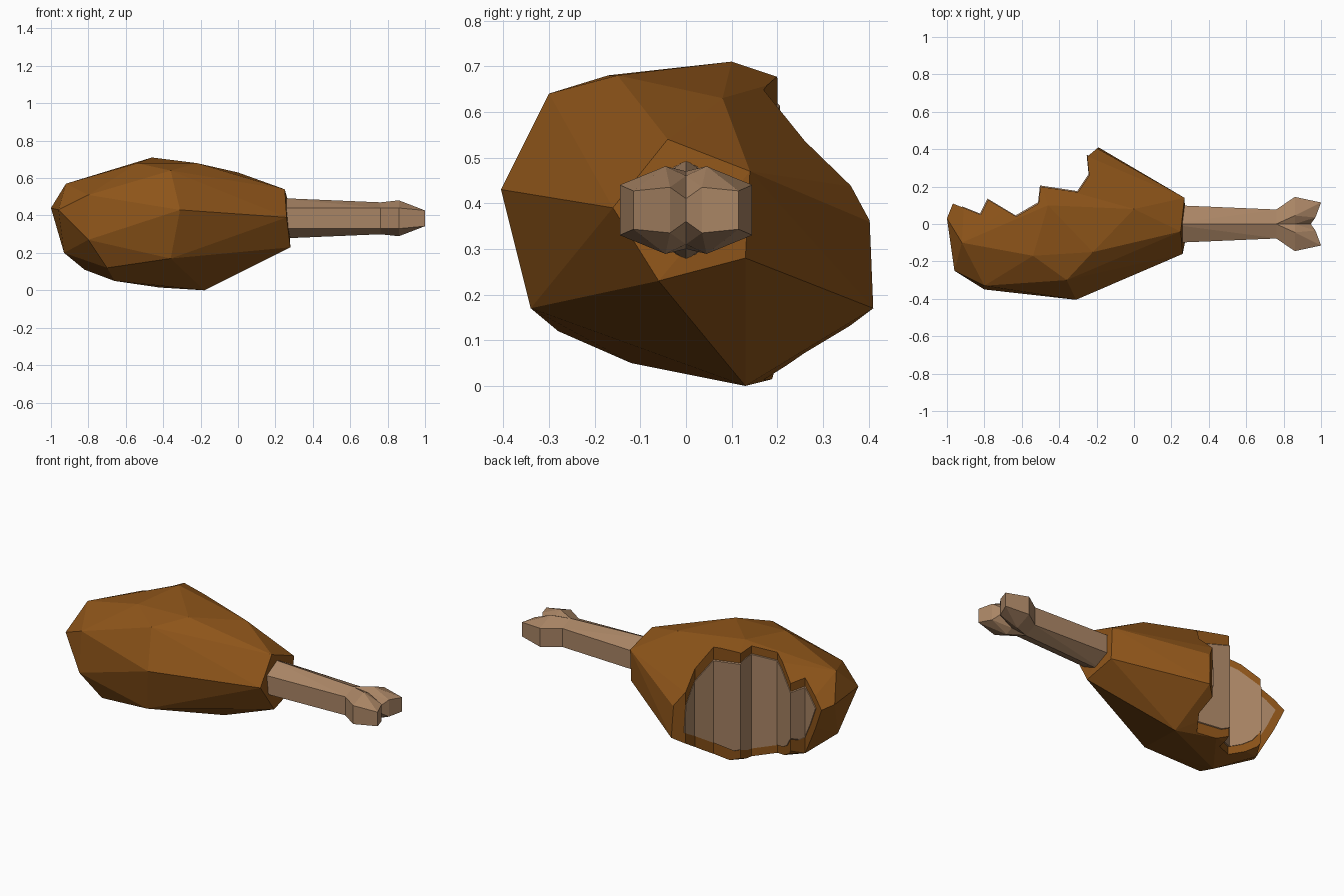
import bpy, bmesh

if "Cube" in bpy.data.objects:
    bpy.data.objects.remove(bpy.data.objects["Cube"])


def material(name, rgb):
    m = bpy.data.materials.new(name)
    m.diffuse_color = (*rgb, 1)
    m.use_nodes = True
    m.node_tree.nodes["Principled BSDF"].inputs["Base Color"].default_value = m.diffuse_color
    return m


CRUST = material("crust", (0.27, 0.09, 0.01))
PALE = material("pale", (0.40, 0.235, 0.13))


def to_object(bm, name, mat):
    bmesh.ops.recalc_face_normals(bm, faces=bm.faces)
    me = bpy.data.meshes.new(name)
    bm.to_mesh(me)
    bm.free()
    if mat:
        me.materials.append(mat)
    ob = bpy.data.objects.new(name, me)
    bpy.context.collection.objects.link(ob)
    return ob


def hull(name, pts, mat):
    bm = bmesh.new()
    for p in pts:
        bm.verts.new(p)
    r = bmesh.ops.convex_hull(bm, input=bm.verts)
    loose = [v for v in set(r["geom_interior"] + r["geom_unused"])
             if isinstance(v, bmesh.types.BMVert) and v.is_valid and not v.link_faces]
    bmesh.ops.delete(bm, geom=loose, context='VERTS')
    bmesh.ops.dissolve_limit(bm, angle_limit=0.03, verts=bm.verts, edges=bm.edges)
    return to_object(bm, name, mat)


def bite(ob, dx, dy):
    # vertical zigzag prism that removes the bitten side
    outline = [(-0.07, 0.51), (-0.25, 0.36), (-0.24, 0.26), (-0.30, 0.17),
               (-0.50, 0.20), (-0.51, 0.11), (-0.63, 0.04), (-0.78, 0.13),
               (-0.82, 0.05), (-0.97, 0.11), (-1.3, 0.24), (-1.3, 1), (-0.07, 1)]
    bm = bmesh.new()
    f = bm.faces.new([bm.verts.new((x + dx, y + dy, -0.3)) for x, y in outline])
    ext = bmesh.ops.extrude_face_region(bm, geom=[f], use_keep_orig=True)["geom"]
    bmesh.ops.translate(bm, vec=(0, 0, 1.5),
                        verts=[v for v in ext if isinstance(v, bmesh.types.BMVert)])
    cutter = to_object(bm, "bite_cutter", ob.data.materials[0])
    cutter.hide_render = True
    mod = ob.modifiers.new("bite", 'BOOLEAN')
    mod.operation, mod.solver, mod.object = 'DIFFERENCE', 'EXACT', cutter
    bpy.context.view_layer.objects.active = ob
    bpy.ops.object.modifier_apply(modifier=mod.name)
    bpy.data.objects.remove(cutter)


# faceted meat, from the fat end to the bone end
meat_pts = [
    (-1.0, 0.03, 0.44), (-0.96, -0.25, 0.43), (-0.92, -0.10, 0.57), (-0.93, -0.10, 0.20),
    (-0.80, -0.33, 0.51), (-0.80, -0.35, 0.27), (-0.70, -0.28, 0.12), (-0.66, -0.12, 0.05),
    (-0.82, 0.05, 0.11), (-0.90, 0.28, 0.40), (-0.54, -0.17, 0.68), (-0.46, 0.10, 0.71),
    (-0.50, 0.22, 0.67), (-0.50, 0.47, 0.42), (-0.50, 0.47, 0.17), (-0.42, 0.19, 0.015),
    (-0.36, -0.30, 0.64), (-0.31, -0.405, 0.43), (-0.36, -0.34, 0.17), (-0.22, -0.15, 0.68),
    (-0.19, 0.41, 0.17), (-0.19, 0.40, 0.36), (-0.18, 0.13, 0.0), (0, 0.08, 0.63),
    (0, 0.30, 0.315), (0, -0.10, 0.17), (0.15, 0.04, 0.185),
    (0.25, -0.04, 0.54), (0.27, 0.14, 0.47), (0.27, 0.13, 0.28), (0.28, -0.06, 0.23),
    (0.26, -0.16, 0.39)]
meat = hull("meat_crust", meat_pts, CRUST)
bite(meat, 0, 0)

# pale flesh showing inside the bite, leaving a crust rim
flesh = hull("bitten_flesh", [(-0.6 + (x + 0.6) * 0.86, y * 0.9, 0.365 + (z - 0.365) * 0.85)
                              for x, y, z in meat_pts], PALE)
bite(flesh, -0.003, 0.006)

# hexagonal bone shaft
ZC = 0.385
shaft = []
for x, w, side, top in ((0.18, 0.102, 0.055, 0.11), (0.77, 0.077, 0.055, 0.085)):
    for s in (1, -1):
        shaft += [(x, 0, ZC + s * top), (x, w, ZC + s * side), (x, -w, ZC + s * side)]
hull("bone_shaft", shaft, PALE)

# two mirrored lobes of the bone knob
half = [(0.76, 0, 0.085), (0.76, 0.077, 0.055), (0.86, 0.145, 0.055), (0.86, 0.045, 0.096),
        (0.86, 0, 0.075), (1.0, 0.115, 0.042), (0.97, 0.035, 0.05), (0.945, 0, 0.025)]
for side, name in ((1, "back"), (-1, "front")):
    hull("bone_knob_" + name,
         [(x, side * y, ZC + s * z) for x, y, z in half for s in (1, -1)], PALE)
